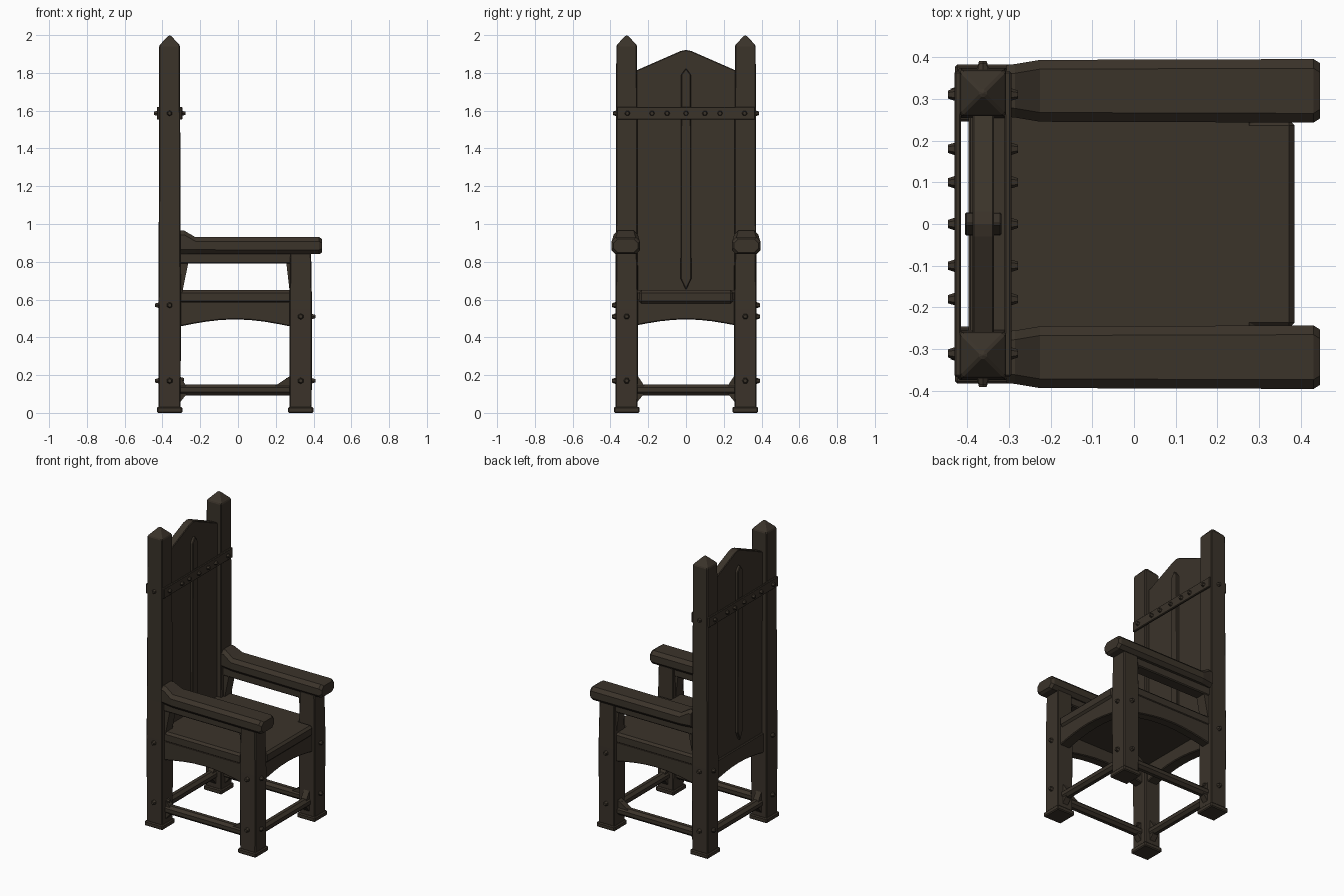
import bpy, bmesh, math
from mathutils import Vector

if "Cube" in bpy.data.objects:
    bpy.data.objects.remove(bpy.data.objects["Cube"])

wood = bpy.data.materials.new("dark brown wood")
wood.diffuse_color = (0.043, 0.033, 0.023, 1)
wood.use_nodes = True
wood.node_tree.nodes["Principled BSDF"].inputs["Base Color"].default_value = wood.diffuse_color


def finish(name, bm, bevel=0.0):
    bmesh.ops.recalc_face_normals(bm, faces=bm.faces)
    me = bpy.data.meshes.new(name)
    bm.to_mesh(me)
    bm.free()
    me.materials.append(wood)
    ob = bpy.data.objects.new(name, me)
    bpy.context.collection.objects.link(ob)
    if bevel:
        m = ob.modifiers.new("worn edges", 'BEVEL')
        m.width = bevel
        m.segments = 1
    return ob


def loft(name, rings, bevel=0.0):
    """Skin a list of equal-length point rings and cap both ends."""
    bm = bmesh.new()
    vs = [[bm.verts.new(p) for p in r] for r in rings]
    n = len(vs[0])
    for a, b in zip(vs, vs[1:]):
        for i in range(n):
            j = (i + 1) % n
            bm.faces.new((a[i], a[j], b[j], b[i]))
    bm.faces.new(vs[0])
    bm.faces.new(vs[-1])
    return finish(name, bm, bevel)


def box(name, x0, x1, y0, y1, z0, z1, bevel=0.006):
    ring = lambda z: [(x0, y0, z), (x1, y0, z), (x1, y1, z), (x0, y1, z)]
    return loft(name, [ring(z0), ring(z1)], bevel)


def prism(name, pts, axis, a, b, bevel=0.0):
    """Extrude a 2D profile (u, z) along x or y."""
    put = (lambda u, z, d: (d, u, z)) if axis == 'x' else (lambda u, z, d: (u, d, z))
    return loft(name, [[put(u, z, d) for u, z in pts] for d in (a, b)], bevel)


def post(name, cx, cy, sections):
    """Square post from (z, half width) sections."""
    return loft(name, [[(cx + i * h, cy + j * h, z) for i, j in
                        ((-1, -1), (1, -1), (1, 1), (-1, 1))] for z, h in sections], 0.005)


def peg(name, pos, direction, r=0.017, length=0.02):
    """Faceted stud on a surface, facing direction."""
    bm = bmesh.new()
    bmesh.ops.create_cone(bm, cap_ends=True, segments=6, radius1=r, radius2=r * 0.6, depth=length)
    q = Vector((0, 0, 1)).rotation_difference(Vector(direction))
    bmesh.ops.transform(bm, matrix=q.to_matrix().to_4x4(), verts=bm.verts)
    bmesh.ops.translate(bm, vec=Vector(pos) + Vector(direction) * length * 0.4, verts=bm.verts)
    return finish(name, bm)


def arch(u0, u1, low, mid, top, n=8):
    """Apron profile with an arched lower edge."""
    pts = [(u0 + (u1 - u0) * i / n, low + (mid - low) * math.sin(math.pi * i / n))
           for i in range(n + 1)]
    return pts + [(u1, top), (u0, top)]


def octagon(r, c=0.0, z=0.0):
    return [(c + r * math.cos(math.pi * (k + .5) / 4), z + r * math.sin(math.pi * (k + .5) / 4))
            for k in range(8)]


BX, FX, PY = -0.362, 0.332, 0.314

for s, side in ((-1, "right"), (1, "left")):
    # Posts and feet
    post(f"back_post_{side}", BX, s * PY, [(0, .058), (.6, .060), (.85, .058), (1.945, .055), (1.998, .006)])
    post(f"front_leg_{side}", FX, s * PY, [(0, .058), (.55, .060), (.85, .055)])
    for x, nm in ((BX, "back"), (FX, "front")):
        box(f"{nm}_foot_{side}", x - .067, x + .067, s * PY - .068, s * PY + .068, 0, .032)

    # Arm: chamfered beam rising to a thick heel at the back post
    rings = []
    for x, hw, z0, z1 in ((-.305, .062, .842, .965), (-.285, .064, .842, .965), (-.225, .074, .842, .93),
                          (.43, .076, .84, .93), (.446, .066, .85, .92)):
        c, yc = .022, s * .319
        rings.append([(x, yc + u, z) for u, z in (
            (-hw + c, z0), (hw - c, z0), (hw, z0 + c), (hw, z1 - c),
            (hw - c, z1), (-hw + c, z1), (-hw, z1 - c), (-hw, z0 + c))])
    loft(f"arm_{side}", rings)
    box(f"arm_rail_{side}", -.32, .29, s * PY - .04, s * PY + .04, .79, .85)
    # Tapered brackets under the arm
    prism(f"arm_back_bracket_{side}", [(-.31, .63), (-.297, .63), (-.262, .80), (-.31, .80)],
          'y', s * PY - .035, s * PY + .035)
    prism(f"arm_front_bracket_{side}", [(.285, .63), (.275, .63), (.255, .80), (.285, .80)],
          'y', s * PY - .035, s * PY + .035)

    # Side apron and stretcher
    prism(f"side_apron_{side}", arch(-.32, .29, .455, .495, .59), 'y', s * .285, s * .348, .005)
    prism(f"side_stretcher_{side}", octagon(.031, s * PY, .122), 'x', -.34, .31)

    # Corner braces where stretchers meet the legs
    for x, d, nm in ((BX, 1, "back"), (FX, -1, "front")):
        e, w = x + d * .05, (.04 if d > 0 else .09)
        for z, t, lv in ((.14, .20, "upper"), (.105, .05, "lower")):
            w2 = w if lv == "upper" else .045
            if nm == "front" and lv == "lower":
                continue
            prism(f"{nm}_brace_{lv}_{side}", [(e, z), (e + d * w2, z), (e, t)], 'y',
                  s * PY - .02, s * PY + .02)
        yi = s * (PY - .05)
        for z, t, lv in ((.14, .21, "upper"), (.105, .05, "lower")):
            prism(f"{nm}_cross_brace_{lv}_{side}", [(yi, z), (yi - s * .045, z), (yi, t)], 'x',
                  x - .02, x + .02)
        # Pegs on the legs
        zs = .57 if nm == "back" else .51
        for z in (.17, zs):
            peg(f"{nm}_peg_side_{side}", (x, s * (PY + .059), z), (0, s, 0))
            peg(f"{nm}_peg_end_{side}", (x - d * .059, s * PY, z), (-d, 0, 0))
        peg(f"{nm}_peg_inner_{side}", (x + d * .059, s * PY, .175), (d, 0, 0))

# Cross aprons and stretchers
for x, nm in ((BX, "back"), (FX, "front")):
    prism(f"{nm}_apron", arch(-.28, .28, .46, .495, .60), 'x', x - .035, x + .04, .005)
    prism(f"{nm}_stretcher", octagon(.031, x, .122), 'y', -.30, .30)

# Seat: thick slab with softened edges, narrowing between the front legs
outline = [(-.36, -.35), (.29, -.35), (.29, -.25), (.385, -.25), (.385, .25), (.29, .25), (.29, .35), (-.36, .35)]
loft("seat", [[(x, y, z) for x, y in outline] for z in (.578, .65)], .014)

# Back panel with a pointed top
prism("back_panel", [(-.27, .52), (.27, .52), (.27, 1.81), (.03, 1.915), (0, 1.922), (-.03, 1.915), (-.27, 1.81)],
      'x', -.387, -.335, .004)

for d, nm, face in ((1, "front", -.335), (-1, "rear", -.387)):
    # Pointed centre batten
    a, b = face - d * .01, face + d * .018
    prism(f"centre_batten_{nm}", [(0, .65), (.028, .71), (.026, 1.79), (0, 1.825), (-.026, 1.79), (-.028, .71)],
          'x', a, b, .004)
    # Cross strap with studs
    sx = BX + d * .052
    box(f"cross_strap_{nm}", min(sx, sx + d * .016), max(sx, sx + d * .016), -.366, .366, 1.552, 1.62, .004)
    for y in (-.31, -.18, -.1, 0, .1, .18, .31):
        peg(f"strap_stud_{nm}", (sx + d * .014, y, 1.586), (d, 0, 0), .016, .02)
for s in (-1, 1):
    peg("strap_side_stud", (BX, s * (PY + .054), 1.586), (0, s, 0), .016, .02)
